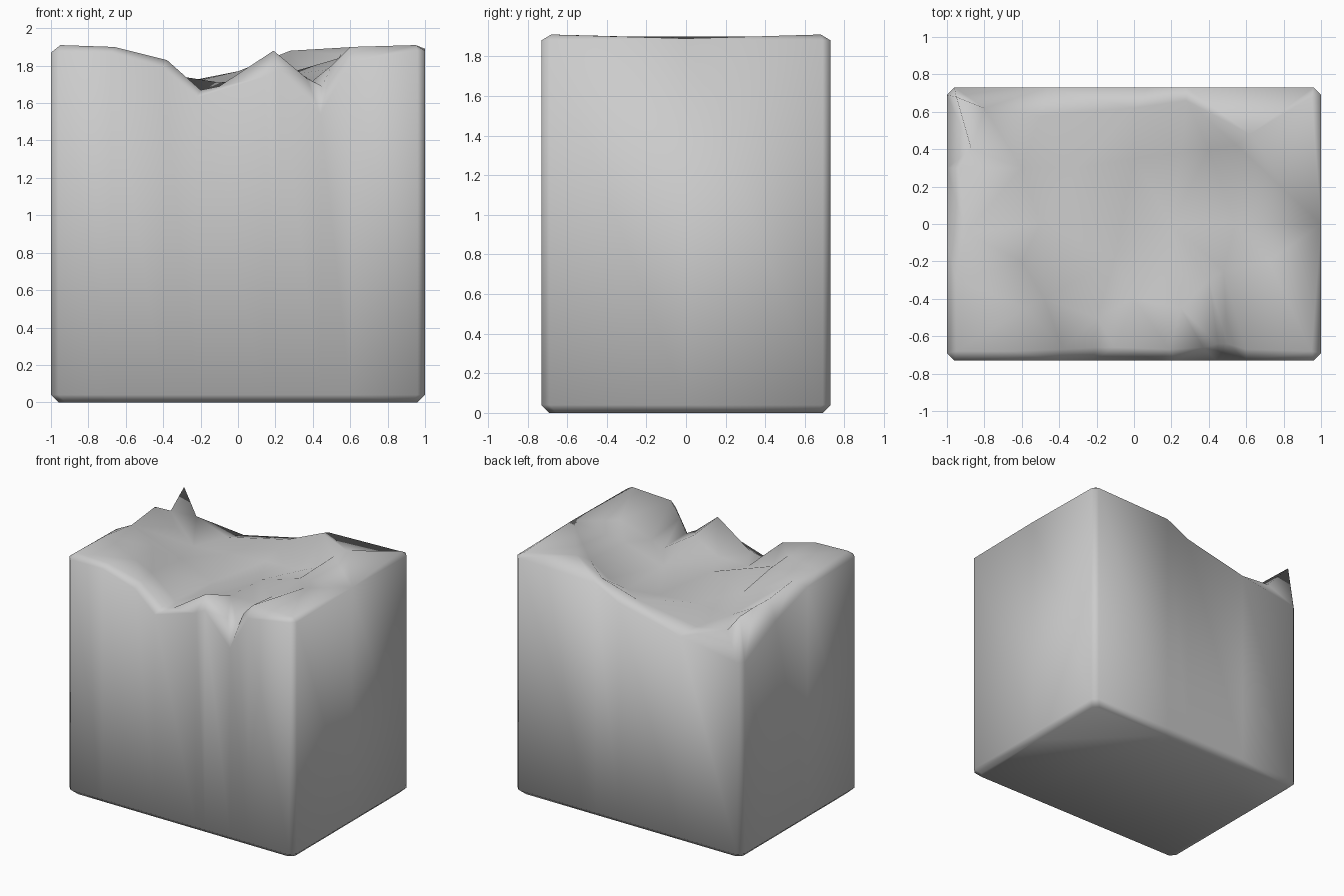
import bpy
import bmesh
from mathutils import Vector
from mathutils.geometry import delaunay_2d_cdt

default_cube = bpy.data.objects.get("Cube")
if default_cube:
    bpy.data.objects.remove(default_cube, do_unlink=True)

HALF_WIDTH, HALF_DEPTH, CHAMFER = 1.0, 0.73, 0.04
PERCENT = 0.01


def make_material(name, colour):
    material = bpy.data.materials.new(name)
    material.use_nodes = True
    material.diffuse_color = colour
    shader = material.node_tree.nodes["Principled BSDF"]
    shader.inputs["Base Color"].default_value = colour
    shader.inputs["Roughness"].default_value = 0.8
    return material


# Worn rim of the four walls: (distance along the wall, height), in hundredths
front_rim = [(-96, 187), (-68, 187), (-40, 179), (-22, 163), (14, 174),
             (22, 178), (44, 154), (60, 182), (96, 188)]
right_rim = [(-69, 188), (0, 189), (69, 188)]
back_rim = [(96, 188), (28, 186), (8, 176), (-46, 164), (-96, 156)]
left_rim = [(69, 156), (30, 174), (-10, 186), (-69, 187)]


def along_x(rim, y):
    return [Vector((x * PERCENT, y, z * PERCENT)) for x, z in rim]


def along_y(rim, x):
    return [Vector((x, y * PERCENT, z * PERCENT)) for y, z in rim]


outline = (along_x(front_rim, -HALF_DEPTH) + along_y(right_rim, HALF_WIDTH)
           + along_x(back_rim, HALF_DEPTH) + along_y(left_rim, -HALF_WIDTH))

# Peaks, ledges and hollows of the broken top: x, y, height, in hundredths
left_ledge = [(-95, 68, 191), (-94, 30, 190), (-95, -30, 190), (-95, -68, 191),
              (-90, -5, 190), (-60, -20, 186), (-87, 40, 185), (-80, 62, 174),
              (-66, -68, 190), (-58, -45, 186), (-38, -67, 183)]
hollow = [(-50, 0, 172), (-48, -40, 177), (-60, 30, 168), (-30, 30, 170),
          (0, 35, 170), (-10, -18, 171), (20, 0, 174), (25, 38, 169),
          (40, 40, 174), (-20, -50, 166), (40, -30, 172)]
front_teeth = [(-20, -66, 167), (-10, -66, 169), (0, -40, 172), (19, -67, 188),
               (25, -45, 180), (37, -66, 173), (45, -64, 169), (50, -64, 180)]
right_ledge = [(48, -25, 178), (54, 0, 184), (60, -67, 190), (95, -68, 191),
               (95, 68, 191), (62, 48, 190), (72, -20, 189), (55, 42, 186)]
back_ledge = [(28, 66, 188), (0, 62, 177), (-50, 58, 167)]
relief = [Vector(point) * PERCENT for point in
          left_ledge + hollow + front_teeth + right_ledge + back_ledge]

# Triangulate the broken top inside the rim
points = outline + relief
rim_count = len(outline)
result = delaunay_2d_cdt([p.to_2d() for p in points], [],
                         [list(range(rim_count))], 1, 1e-5)
flat_points, triangles, sources = result[0], result[2], result[3]

mesh_builder = bmesh.new()
verts = [mesh_builder.verts.new(p) for p in points]
for triangle in triangles:
    mesh_builder.faces.new([verts[sources[i][0]] for i in triangle])

# Walls, chamfered foot and underside, one ring at a time
top_ring = verts[:rim_count]


def add_ring(upper, height, inset):
    shrink_x = (HALF_WIDTH - inset) / HALF_WIDTH
    shrink_y = (HALF_DEPTH - inset) / HALF_DEPTH
    lower = [mesh_builder.verts.new((p.x * shrink_x, p.y * shrink_y, height))
             for p in outline]
    for i in range(rim_count):
        j = (i + 1) % rim_count
        mesh_builder.faces.new((upper[i], lower[i], lower[j], upper[j]))
    return lower


wall_foot = add_ring(top_ring, CHAMFER, 0)
underside = add_ring(wall_foot, 0, CHAMFER)
mesh_builder.faces.new(list(reversed(underside)))
bmesh.ops.recalc_face_normals(mesh_builder, faces=mesh_builder.faces)

mesh = bpy.data.meshes.new("broken_block")
mesh_builder.to_mesh(mesh)
mesh_builder.free()
for polygon in mesh.polygons:
    polygon.use_smooth = True
block = bpy.data.objects.new("broken_block", mesh)
bpy.context.collection.objects.link(block)
mesh.materials.append(make_material("stone grey", (0.6, 0.6, 0.6, 1)))
